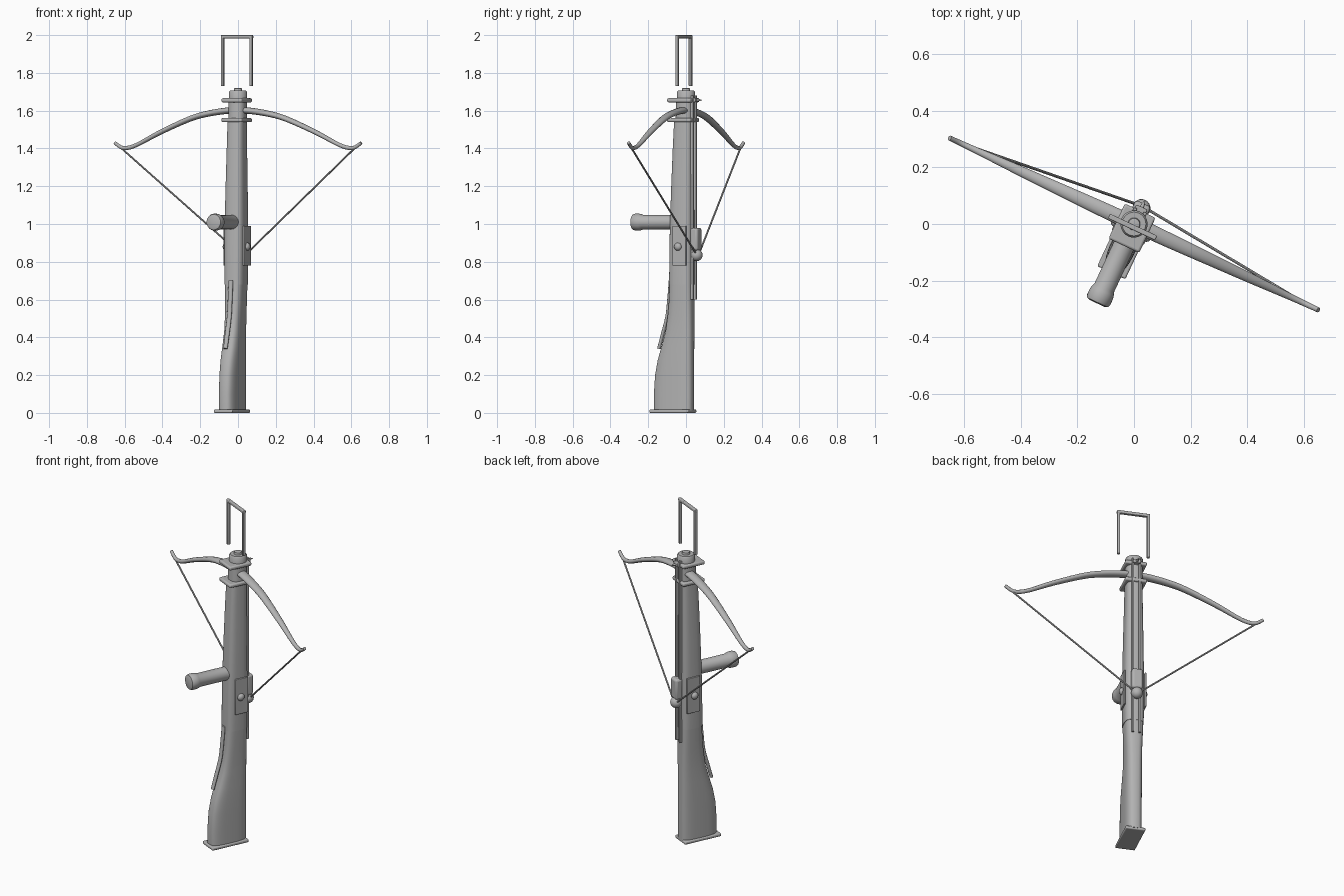
import bpy, bmesh, math
from mathutils import Vector, Matrix

if "Cube" in bpy.data.objects:
    bpy.data.objects.remove(bpy.data.objects["Cube"])

grey = bpy.data.materials.new("plain_grey")
grey.use_nodes = True
GREY = (0.45, 0.45, 0.45, 1)
grey.diffuse_color = GREY
grey.node_tree.nodes["Principled BSDF"].inputs["Base Color"].default_value = GREY
TURN = math.radians(-25)  # the whole weapon is turned about its long axis


def finish(name, bm, bevel=0, angle=40):
    bmesh.ops.recalc_face_normals(bm, faces=bm.faces)
    me = bpy.data.meshes.new(name)
    bm.to_mesh(me)
    bm.free()
    me.materials.append(grey)
    ob = bpy.data.objects.new(name, me)
    bpy.context.collection.objects.link(ob)
    ob.rotation_euler.z = TURN
    if bevel:
        mod = ob.modifiers.new("bevel", "BEVEL")
        mod.width, mod.segments = bevel, 3
    bpy.ops.object.select_all(action="DESELECT")
    ob.select_set(True)
    bpy.context.view_layer.objects.active = ob
    bpy.ops.object.shade_smooth_by_angle(angle=math.radians(angle))
    return ob


def bridge(bm, rings):
    n = len(rings[0])
    for a, b in zip(rings, rings[1:]):
        for i in range(n):
            j = (i + 1) % n
            bm.faces.new((a[i], a[j], b[j], b[i]))
    bm.faces.new(rings[0][::-1])
    bm.faces.new(rings[-1])


def loft(name, sections, power=3.2, n=32):
    """Stack rounded sections given as (z, half width, front, back)."""
    bm = bmesh.new()
    rings = []
    for z, a, v0, v1 in sections:
        ring = []
        for i in range(n):
            t = 2 * math.pi * i / n
            c, s = math.cos(t), math.sin(t)
            x = math.copysign(abs(c) ** (2 / power), c) * a
            y = math.copysign(abs(s) ** (2 / power), s) * (v1 - v0) / 2
            ring.append(bm.verts.new((x, y + (v0 + v1) / 2, z)))
        rings.append(ring)
    bridge(bm, rings)
    return finish(name, bm)


def box(name, lo, hi, bevel=0.004):
    bm = bmesh.new()
    lo, hi = Vector(lo), Vector(hi)
    bmesh.ops.create_cube(bm, size=1)
    bmesh.ops.scale(bm, vec=hi - lo, verts=bm.verts)
    bmesh.ops.translate(bm, vec=(lo + hi) / 2, verts=bm.verts)
    return finish(name, bm, bevel)


def lathe(name, profile, origin, axis, n=28):
    """Spin (radius, distance) pairs about an axis."""
    bm = bmesh.new()
    turn = Vector((0, 0, 1)).rotation_difference(Vector(axis)).to_matrix()
    rings = []
    for r, h in profile:
        rings.append([bm.verts.new(Vector(origin) + turn @ Vector((
            r * math.cos(2 * math.pi * i / n), r * math.sin(2 * math.pi * i / n), h)))
            for i in range(n)])
    bridge(bm, rings)
    return finish(name, bm)


def smooth_path(points, steps=5):
    """Catmull-Rom interpolation of position and radii."""
    p = [points[0]] + points + [points[-1]]
    out = []
    for a, b, c, d in zip(p, p[1:], p[2:], p[3:]):
        for k in range(steps):
            t = k / steps
            out.append([0.5 * (2 * q + (r - o) * t + (2 * o - 5 * q + 4 * r - s) * t * t
                               + (3 * q - o - 3 * r + s) * t ** 3)
                        for o, q, r, s in zip(a, b, c, d)])
    return out + [list(points[-1])]


def tube(name, points, n=14):
    """Sweep an ellipse along (x, y, z, in-plane radius, cross radius)."""
    bm = bmesh.new()
    pos = [Vector(p[:3]) for p in points]
    rings = []
    for i, p in enumerate(points):
        tan = (pos[min(i + 1, len(pos) - 1)] - pos[max(i - 1, 0)]).normalized()
        ref = Vector((0, 1, 0)) if abs(tan.x) > 0.2 else Vector((1, 0, 0))
        side = tan.cross(ref).normalized()
        cross = side.cross(tan)
        rings.append([bm.verts.new(pos[i] + side * p[3] * math.cos(t) + cross * p[4] * math.sin(t))
                      for t in (2 * math.pi * k / n for k in range(n))])
    bridge(bm, rings)
    return finish(name, bm)


# Stock and butt plate
stock = [(0.01, .046, -.180, .040), (0.1, .046, -.181, .041), (0.2, .046, -.174, .041),
         (0.28, .046, -.158, .041), (0.35, .045, -.136, .041), (0.43, .044, -.112, .041),
         (0.52, .045, -.098, .041), (0.60, .048, -.090, .041), (0.69, .051, -.086, .041)]
loft("stock", stock)
box("butt_plate", (-.055, -.190, 0), (.055, .037, .018), .006)

# Long body, neck and nose
loft("fore_body", [(0.68, .053, -.088, .043), (0.85, .055, -.086, .043),
                   (1.0, .054, -.083, .043), (1.2, .051, -.076, .042),
                   (1.4, .047, -.068, .041), (1.55, .045, -.060, .041)])
loft("neck", [(1.54, .046, -.054, .044), (1.66, .046, -.050, .044)], 2.5)
lathe("nose", [(.048, 1.65), (.048, 1.698), (.042, 1.706), (.022, 1.706),
               (.020, 1.718), (.012, 1.72)], (0, 0, 0), (0, 0, 1))

# Clamp plates above and below the bow
for name, z in (("upper_clamp", 1.655), ("lower_clamp", 1.55)):
    box(name, (-.06, -.085, z - .011), (.06, .052, z + .011), .008)

# Bow limbs and string
limb = [(0, 0, 1.60, .017, .028), (.06, 0, 1.60, .017, .028), (.17, 0, 1.585, .016, .026),
        (.28, 0, 1.557, .015, .023), (.45, 0, 1.487, .013, .018), (.58, 0, 1.424, .011, .013),
        (.64, 0, 1.404, .011, .011), (.68, 0, 1.405, .010, .010), (.72, 0, 1.43, .009, .009)]
for side, word in ((1, "left"), (-1, "right")):
    tube(word + "_bow_limb", smooth_path([(side * p[0],) + p[1:] for p in limb]))
    tube(word + "_string", [(side * .68, 0, 1.40, .005, .005), (side * .015, .068, .84, .005, .005)], 8)
    # Side plate with its round stud
    box(word + "_side_plate", (side * .058 - .005, -.052, .78), (side * .058 + .005, .028, .99), .003)
    lathe(word + "_stud", [(.021, 0), (.021, .006), (.015, .014), (.006, .018)],
          (side * .06, -.018, .88), (side, 0, 0), 20)
    # Rail of the bolt channel
    box(word + "_rail", (side * .019 - .006, .036, .60), (side * .019 + .006, .054, 1.68), .002)
    # Upright of the stirrup
    box(word + "_stirrup_leg", (side * .083 - .008, -.021, 1.73), (side * .083 + .008, -.003, 1.995), .004)
box("stirrup_bar", (-.092, -.021, 1.982), (.092, -.003, 2.0), .004)

# String catch and its housing
box("catch_housing", (-.030, .035, .86), (.030, .080, .98), .012)
lathe("string_catch", [(.032 * math.sin(math.pi * (k + .3) / 10.6),
                        -.032 * math.cos(math.pi * (k + .3) / 10.6)) for k in range(11)],
      (0, .062, .835), (0, 0, 1), 20)

# Front sight
box("sight_base", (-.022, .045, 1.645), (.022, .066, 1.667), .004)
lathe("sight_pin", [(.008, 0), (.006, .015), (.001, .032)], (0, .062, 1.656), (0, 1, 0), 10)

# Grip sticking out of the front
lathe("grip", [(.038, .04), (.038, .25), (.043, .262), (.045, .275), (.045, .295),
               (.041, .306), (.030, .310)], (0, 0, 1.01), (0, -1, 0))

# Release lever under the stock
tube("release_lever", smooth_path([(0, -.090, .70, .009, .013), (0, -.099, .60, .009, .013),
                                   (0, -.110, .51, .009, .013), (0, -.135, .42, .009, .013),
                                   (0, -.158, .34, .009, .012)]))
